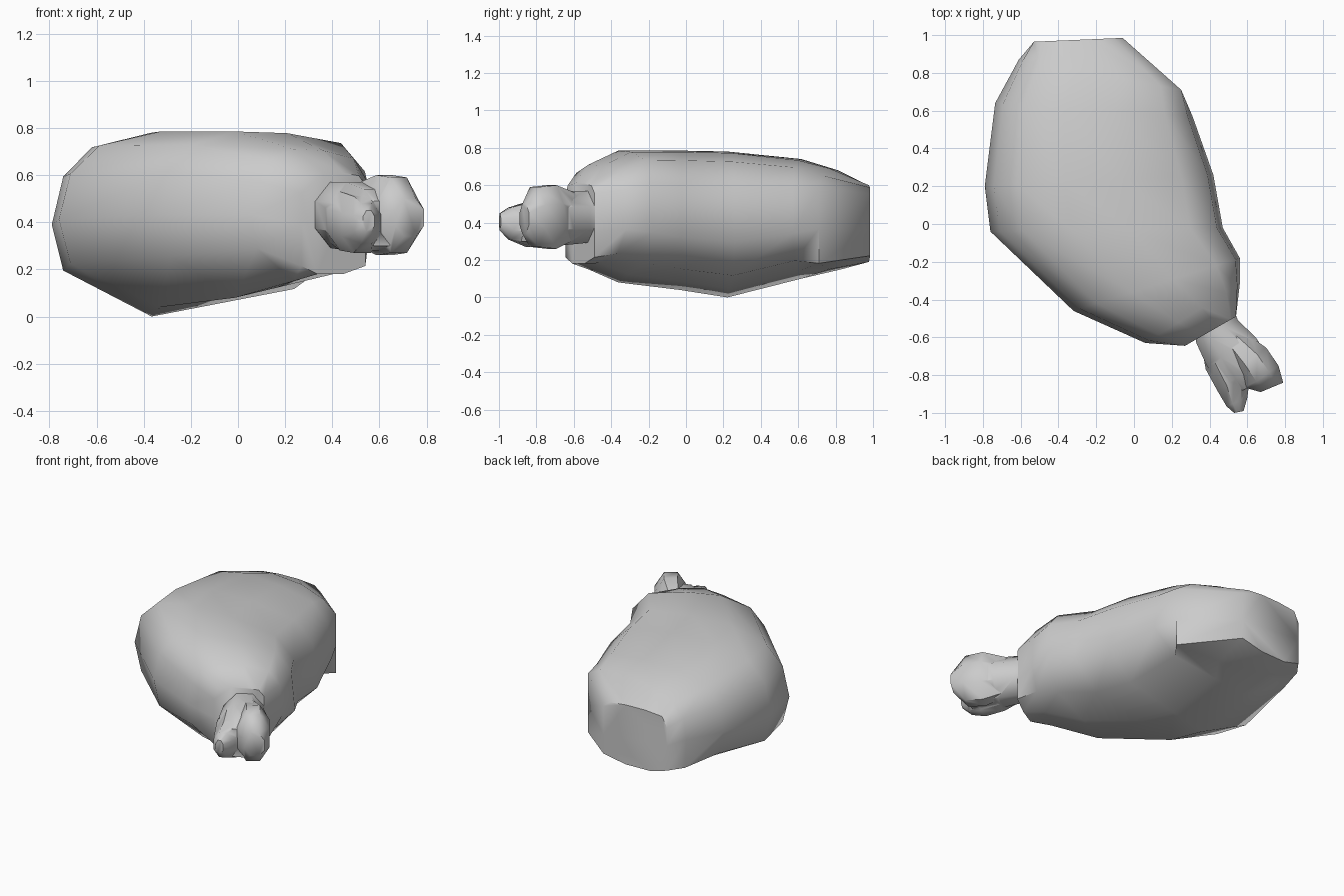
import bpy, bmesh, math
from mathutils import Vector

if "Cube" in bpy.data.objects:
    bpy.data.objects.remove(bpy.data.objects["Cube"])


def activate(ob):
    bpy.ops.object.select_all(action='DESELECT')
    ob.select_set(True)
    bpy.context.view_layer.objects.active = ob


def loft(name, sections, angle):
    """Skin rings; each is (profile, left xy, right xy, z low, z high), profile u -1..1, v 0..1."""
    bm = bmesh.new()
    rings = []
    for profile, (lx, ly), (rx, ry), z0, z1 in sections:
        left, right = Vector((lx, ly, 0)), Vector((rx, ry, 0))
        ring = []
        for u, v in profile:
            p = left.lerp(right, (u + 1) / 2)
            p.z = z0 + v * (z1 - z0)
            ring.append(bm.verts.new(p))
        rings.append(ring)
    n = len(rings[0])
    for a, b in zip(rings, rings[1:]):
        for i in range(n):
            j = (i + 1) % n
            bm.faces.new((a[i], a[j], b[j], b[i]))
    bm.faces.new(rings[0])
    bm.faces.new(rings[-1])
    bmesh.ops.recalc_face_normals(bm, faces=bm.faces)
    mesh = bpy.data.meshes.new(name)
    bm.to_mesh(mesh)
    bm.free()
    ob = bpy.data.objects.new(name, mesh)
    bpy.context.collection.objects.link(ob)
    activate(ob)
    bpy.ops.object.shade_smooth_by_angle(angle=math.radians(angle))
    return ob


# Meat: boxy cut ends, keeled and rounded in the middle
boxy = [(-1, .5), (-1, .8), (-.85, .97), (-.3, 1), (.3, 1), (.8, .97),
        (1, .88), (1, .4), (1, .08), (.3, 0), (-.5, 0), (-1, .08)]
wedge = [(-1, .5), (-.95, .76), (-.75, .89), (-.3, .98), (.3, 1), (.75, .93),
         (1, .81), (1, .4), (1, .06), (.3, 0), (-.5, 0), (-.98, .14)]
keel = [(-1, .5), (-.92, .76), (-.72, .92), (-.3, 1), (.2, .99), (.72, .93),
        (.95, .76), (1, .38), (.7, .15), (.1, .06), (-.3, 0), (-.92, .25)]
loft("meat", [
    (boxy, (-.53, .965), (-.06, .985), .19, .60),
    (wedge, (-.61, .87), (.25, .71), .15, .69),
    (keel, (-.735, .64), (.31, .57), .10, .74),
    (keel, (-.79, .20), (.42, .26), .00, .78),
    (keel, (-.76, -.04), (.47, -.02), .04, .785),
    (keel, (-.32, -.46), (.56, -.18), .08, .785),
    (keel, (.06, -.63), (.56, -.32), .15, .71),
    (boxy, (.27, -.645), (.54, -.49), .18, .61),
], 55)

# Bone: a flat shaft forking into two knuckles
octo = [(math.cos(math.pi * (i + .5) / 4) / .924,
         .5 + .5 * math.sin(math.pi * (i + .5) / 4) / .924) for i in range(8)]
bone = loft("bone", [
    (octo, (.32, -.56), (.53, -.46), .30, .57),
    (octo, (.33, -.63), (.55, -.51), .29, .57),
    (octo, (.385, -.75), (.645, -.60), .28, .57),
    (octo, (.46, -.86), (.72, -.72), .28, .54),
    (octo, (.53, -.90), (.69, -.83), .30, .49),
], 50)
knuckles = [
    loft("left_knuckle", [
        (octo, (.36, -.66), (.48, -.59), .31, .53),
        (octo, (.38, -.77), (.56, -.67), .28, .53),
        (octo, (.44, -.88), (.615, -.80), .27, .51),
        (octo, (.49, -.965), (.60, -.92), .31, .48),
        (octo, (.53, -1.0), (.58, -.99), .36, .45),
    ], 50),
    loft("right_knuckle", [
        (octo, (.46, -.65), (.58, -.57), .31, .56),
        (octo, (.54, -.78), (.70, -.655), .26, .60),
        (octo, (.60, -.87), (.765, -.75), .27, .59),
        (octo, (.67, -.89), (.79, -.84), .34, .50),
    ], 50)]
for k in knuckles:
    activate(bone)
    mod = bone.modifiers.new("merge_" + k.name, 'BOOLEAN')
    mod.operation = 'UNION'
    mod.solver = 'EXACT'
    mod.object = k
    bpy.ops.object.modifier_apply(modifier=mod.name)
    bpy.data.objects.remove(k)
activate(bone)
bpy.ops.object.shade_smooth_by_angle(angle=math.radians(70))
